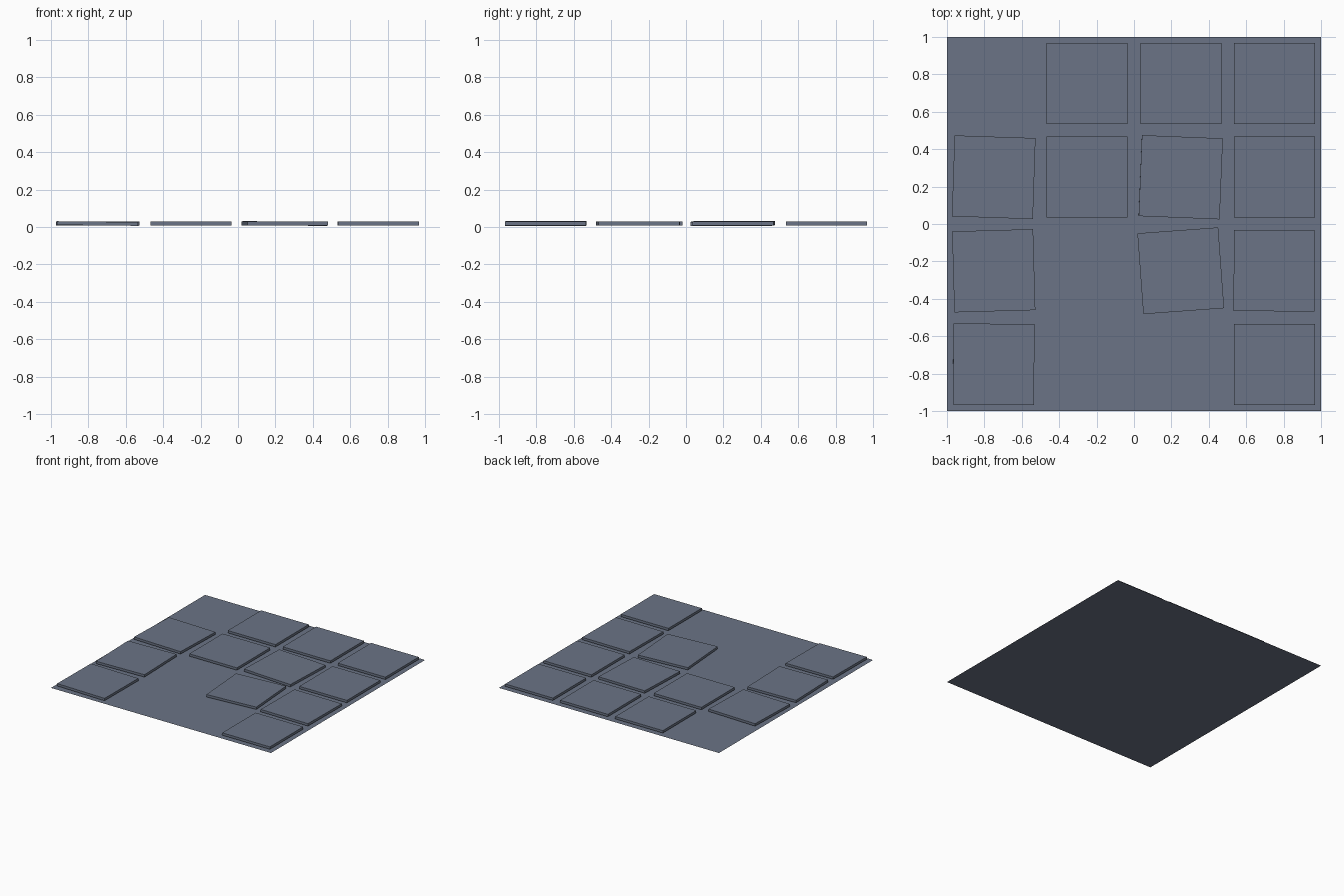
import bpy, bmesh
from math import radians
from mathutils import Matrix, Euler

if "Cube" in bpy.data.objects:
    bpy.data.objects.remove(bpy.data.objects["Cube"])

slate = bpy.data.materials.new("slate_grey")
slate.diffuse_color = (0.147, 0.175, 0.238, 1)
slate.use_nodes = True
slate.node_tree.nodes["Principled BSDF"].inputs["Base Color"].default_value = slate.diffuse_color


def add_object(name, bm):
    mesh = bpy.data.meshes.new(name)
    bm.to_mesh(mesh)
    bm.free()
    mesh.materials.append(slate)
    obj = bpy.data.objects.new(name, mesh)
    bpy.context.collection.objects.link(obj)
    return obj


# Ground sheet: a single flat square
bm = bmesh.new()
bmesh.ops.create_grid(bm, x_segments=1, y_segments=1, size=1.0)
add_object("ground_sheet", bm)

# Loose paving slabs: column, row, turn about z, tilt about y (degrees)
SLABS = [
    (1, 3, 0, 0), (2, 3, 0, 0), (3, 3, 0, 0),
    (0, 2, -1.9, 0), (1, 2, 0, 0), (2, 2, -2.3, 0.8), (3, 2, 0, 0),
    (0, 1, 1.6, 0), (2, 1, 4.2, 0), (3, 1, -0.6, 0),
    (0, 0, -0.5, 0.6), (3, 0, 0, 0),
]
SIZE, THICK, MID_Z = 0.433, 0.02, 0.0185

for col, row, turn, tilt in SLABS:
    bm = bmesh.new()
    bmesh.ops.create_cube(bm, size=1, matrix=Matrix.Diagonal((SIZE, SIZE, THICK, 1)))
    slab = add_object(f"paving_slab_{row}_{col}", bm)
    slab.location = (-0.75 + 0.5 * col, -0.75 + 0.5 * row, MID_Z)
    slab.rotation_euler = Euler((0, radians(tilt), radians(turn)))
